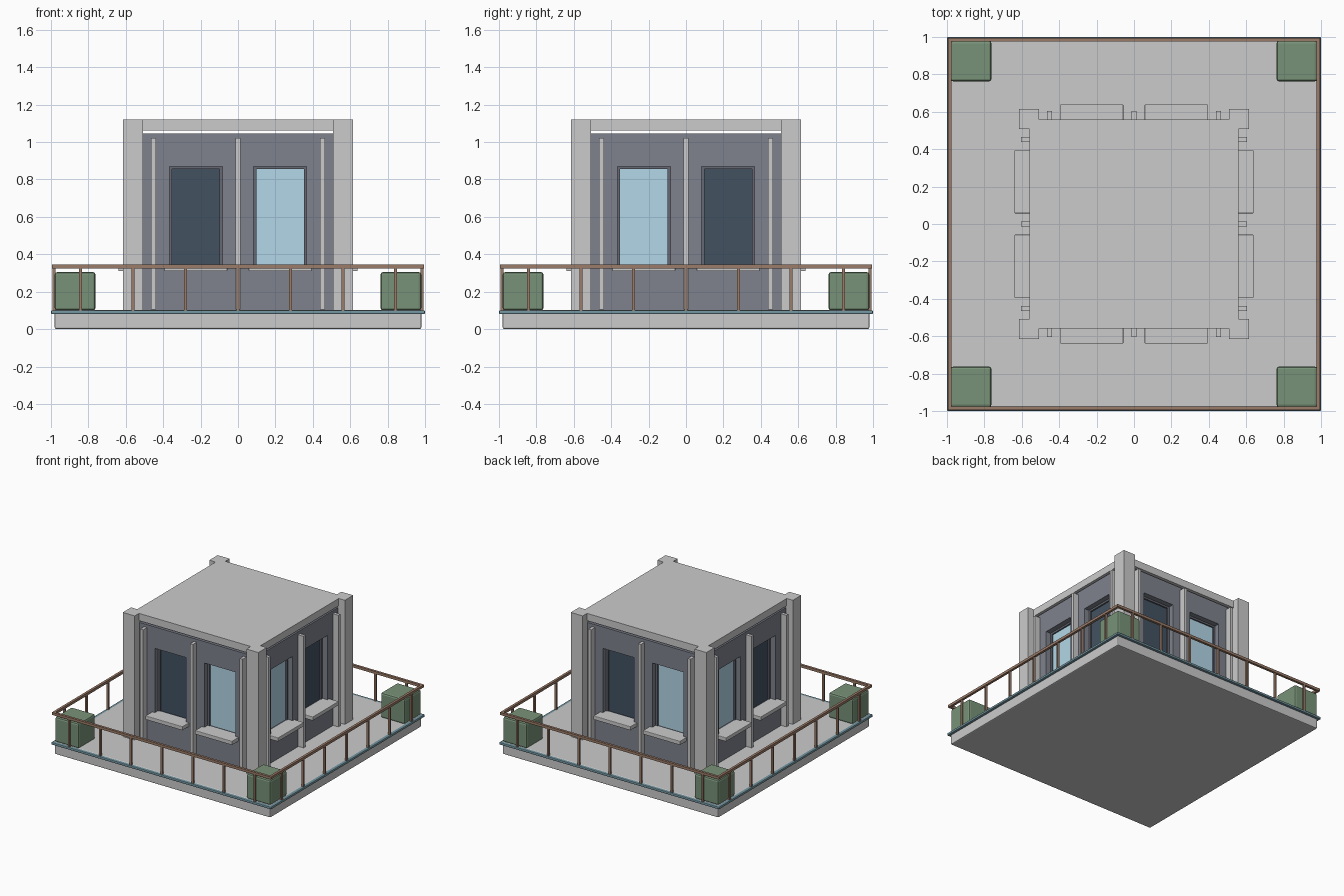
import bpy, bmesh, math
from mathutils import Matrix, Vector

if "Cube" in bpy.data.objects:
    bpy.data.objects.remove(bpy.data.objects["Cube"])


def material(name, rgb):
    m = bpy.data.materials.new(name)
    m.diffuse_color = (*rgb, 1)
    m.use_nodes = True
    m.node_tree.nodes["Principled BSDF"].inputs["Base Color"].default_value = m.diffuse_color
    return m


WALL = material("wall_grey", (0.21, 0.225, 0.27))
FRAME = material("frame_grey", (0.13, 0.14, 0.17))
LIT = material("light_glass", (0.45, 0.68, 0.80))
DARK = material("dark_glass", (0.055, 0.085, 0.12))
GREEN = material("hedge_green", (0.19, 0.29, 0.19))
BROWN = material("rail_brown", (0.33, 0.20, 0.14))
TEAL = material("trim_teal", (0.17, 0.30, 0.35))


def boxes(name, ranges, mat=None, bevel=0, turn=0):
    """One object made of boxes (x0,x1,y0,y1,z0,z1), turned by quarter turns about z."""
    bm = bmesh.new()
    for x0, x1, y0, y1, z0, z1 in ranges:
        centre = Vector((x0 + x1, y0 + y1, z0 + z1)) / 2
        bmesh.ops.create_cube(bm, size=1, matrix=Matrix.Translation(centre)
                              @ Matrix.Diagonal((x1 - x0, y1 - y0, z1 - z0, 1)))
    if bevel:
        bmesh.ops.bevel(bm, geom=bm.edges[:], offset=bevel, segments=2,
                        profile=0.5, affect='EDGES')
    bm.transform(Matrix.Rotation(turn * math.pi / 2, 4, 'Z'))
    me = bpy.data.meshes.new(name)
    bm.to_mesh(me)
    bm.free()
    if mat:
        me.materials.append(mat)
    ob = bpy.data.objects.new(name, me)
    bpy.context.collection.objects.link(ob)
    return ob


# base slab with its edge trim
boxes("base_slab", [(-.98, .98, -.98, .98, 0, .102)], bevel=.008)
boxes("edge_trim", [(-1, 1, -1, 1, .08, .1)], TEAL, bevel=.006)

# wall block with recessed window openings, and flat roof above a shadow gap
WIN, HALF, Z0, Z1 = .225, .142, .325, .87
walls = boxes("walls", [(-.555, .555, -.555, .555, .1, 1.046)], WALL)
for k in range(4):
    cutter = boxes("window_cutter", [(s * WIN - HALF, s * WIN + HALF, -.7, -.485, Z0, Z1)
                                     for s in (-1, 1)], turn=k)
    cutter.hide_render = True
    mod = walls.modifiers.new("openings", 'BOOLEAN')
    mod.operation, mod.solver, mod.object = 'DIFFERENCE', 'EXACT', cutter
    bpy.context.view_layer.objects.active = walls
    bpy.ops.object.modifier_apply(modifier=mod.name)
    bpy.data.objects.remove(cutter)
boxes("roof", [(-.56, .56, -.56, .56, 1.062, 1.122)])

for k in range(4):
    # corner column and planter
    boxes("corner_column", [(.508, .616, -.616, -.508, .1, 1.122)], turn=k)
    boxes("corner_hedge", [(.762, .98, -.98, -.762, .1, .305)], GREEN, bevel=.014, turn=k)

    # slim vertical ribs on the facade
    boxes("facade_ribs", [(x - .013, x + .013, -.605, -.54, .105, 1.022)
                          for x in (-.452, 0, .452)], turn=k)

    # windows: frame, pane, sill
    for s in (-1, 1):
        c = s * WIN
        a, b, t = c - HALF, c + HALF, .015
        boxes("window_frame", [(a, a + t, -.512, -.485, Z0, Z1),
                               (b - t, b, -.512, -.485, Z0, Z1),
                               (a + t, b - t, -.512, -.485, Z1 - t, Z1),
                               (a + t, b - t, -.512, -.485, Z0, Z0 + t)], FRAME, turn=k)
        lit = (s > 0) == (k % 2 == 0)
        boxes("window_pane", [(a + t, b - t, -.5, -.484, Z0 + t, Z1 - t)],
              LIT if lit else DARK, turn=k)
        boxes("window_sill", [(c - .168, c + .168, -.64, -.51, .31, .342)],
              bevel=.004, turn=k)

    # railing: top bar and seven posts per side
    boxes("top_rail", [(-.995, .995, -.995, -.975, .324, .345)], BROWN, turn=k)
    boxes("rail_posts", [(i * .281 - .008, i * .281 + .008, -.993, -.977, .095, .33)
                         for i in range(-3, 4)], BROWN, turn=k)
